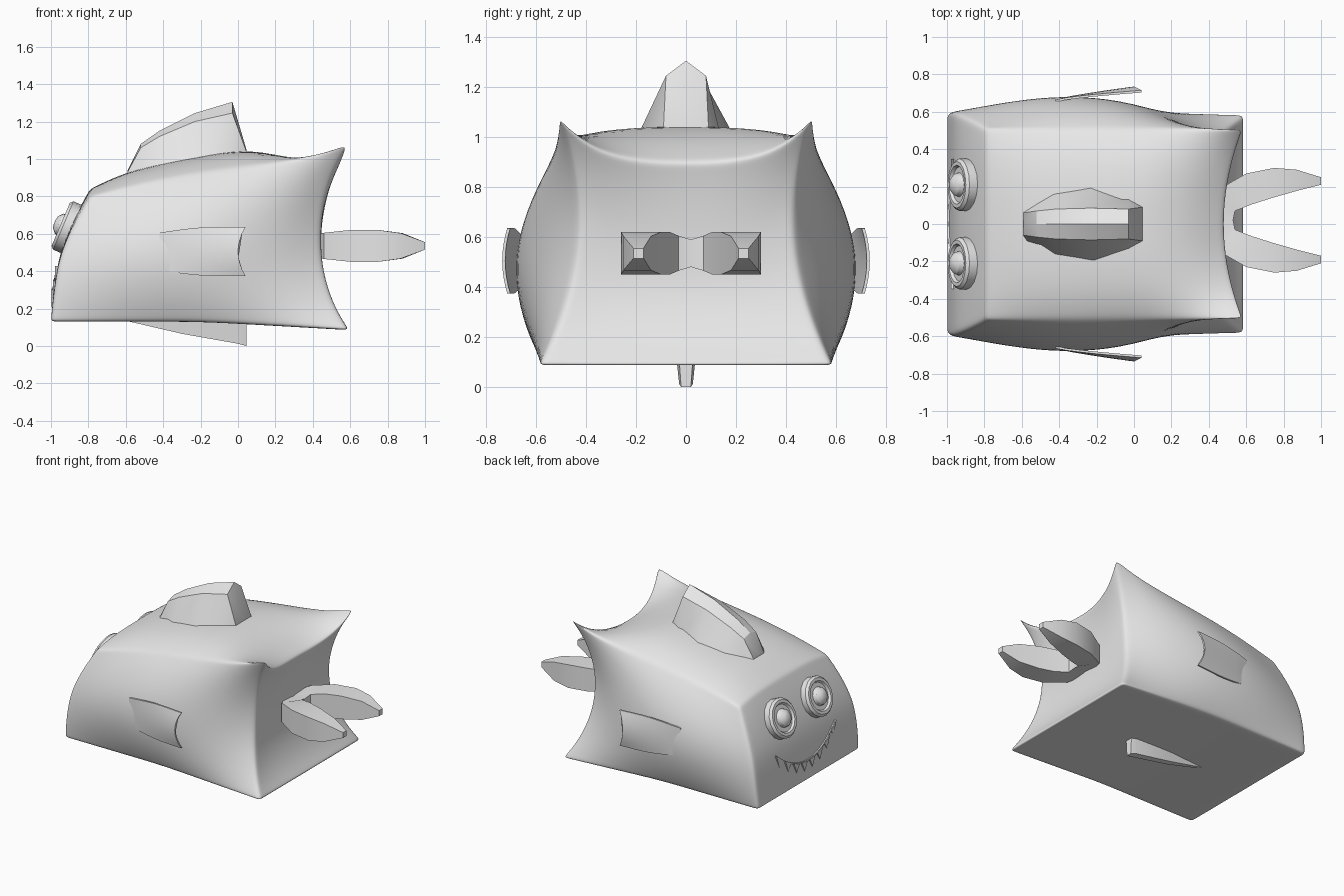
import bpy, bmesh, math
from mathutils import Vector, Matrix

cube = bpy.data.objects.get("Cube")
if cube:
    bpy.data.objects.remove(cube)

grey = bpy.data.materials.new("plain_grey")
grey.use_nodes = True
grey.diffuse_color = (0.8, 0.8, 0.8, 1)
grey.node_tree.nodes["Principled BSDF"].inputs["Base Color"].default_value = (0.8, 0.8, 0.8, 1)


def finish(name, bm, angle=30):
    bmesh.ops.remove_doubles(bm, verts=bm.verts, dist=0.0005)
    bmesh.ops.recalc_face_normals(bm, faces=bm.faces)
    mesh = bpy.data.meshes.new(name)
    bm.to_mesh(mesh)
    bm.free()
    mesh.materials.append(grey)
    obj = bpy.data.objects.new(name, mesh)
    bpy.context.collection.objects.link(obj)
    bpy.ops.object.select_all(action="DESELECT")
    obj.select_set(True)
    bpy.context.view_layer.objects.active = obj
    bpy.ops.object.shade_smooth_by_angle(angle=math.radians(angle))
    return obj


def loft(bm, rings):
    """Skin closed rings of equal length and cap both ends."""
    rows = [[bm.verts.new(p) for p in ring] for ring in rings]
    n = len(rows[0])
    for a, b in zip(rows, rows[1:]):
        for i in range(n):
            j = (i + 1) % n
            bm.faces.new((a[i], a[j], b[j], b[i]))
    bm.faces.new(rows[0])
    bm.faces.new(rows[-1])


def table(points, t):
    """Piecewise linear lookup."""
    for (a, p), (b, q) in zip(points, points[1:]):
        if t <= b:
            return p + (q - p) * (t - a) / (b - a)
    return points[-1][1]


# Body: a box cage bent by profiles, then subdivided
CORNER_Z = [(-1, .80), (-.5, .89), (-.1, .93), (.35, .97), (.65, 1.0), (1, 1.085)]
CENTRE_Z = [(-1, .84), (-.7, .93), (-.1, 1.02), (.35, 1.052), (.65, 1.02), (1, .9)]
BULGE = [(-1, .04), (-.5, .12), (-.1, .145), (.35, .10), (.65, .03), (1, -.12)]
FRONT_X = [(-1, -1.0), (-.5, -.985), (0, -.955), (.5, -.89), (1, -.79)]


def body_point(u, v, w):
    front = table(FRONT_X, w)
    flare = abs(w) ** 2.4
    rear = .44 + flare * (.155 if w < 0 else .04 + .11 * v * v)
    x = front + (rear - front) * (u + 1) / 2
    y = v * (.55 - .04 * w + table(BULGE, u) * (1 - w * w))
    corner, centre = table(CORNER_Z, u), table(CENTRE_Z, u)
    top = centre + (corner - centre) * v ** 4
    low = .13 - .045 * max(0, u)
    return (x, y, low + (top - low) * (w + 1) / 2)


steps = [-1, -.93, -.7, -.35, 0, .35, .7, .93, 1]
bm = bmesh.new()
for axis in range(3):
    for side in (-1, 1):
        grid = []
        for a in steps:
            row = []
            for b in steps:
                c = [a, b]
                c.insert(axis, side)
                row.append(bm.verts.new(body_point(*c)))
            grid.append(row)
        for i in range(len(steps) - 1):
            for j in range(len(steps) - 1):
                bm.faces.new((grid[i][j], grid[i + 1][j], grid[i + 1][j + 1], grid[i][j + 1]))
body = finish("body", bm, 180)
body.modifiers.new("smooth", "SUBSURF").levels = 2
body.modifiers["smooth"].render_levels = 2

# Top fin: x, base half width, base z, shoulder half width, shoulder z, ridge z
sections = [(-.59, .10, .88, .06, .93, .94), (-.52, .12, .90, .07, 1.06, 1.08),
            (-.42, .17, .95, .08, 1.12, 1.15), (-.23, .205, .98, .085, 1.20, 1.245),
            (-.03, .14, 1.0, .08, 1.245, 1.305), (.045, .10, 1.0, .09, 1.04, 1.05)]
bm = bmesh.new()
loft(bm, [[(x, -b, z), (x, -s, sz), (x, 0, r), (x, s, sz), (x, b, z)]
          for x, b, z, s, sz, r in sections])
finish("top_fin", bm)

# Bottom fin: x, half width, lowest z
bm = bmesh.new()
loft(bm, [[(x, -w, .15), (x, -w * .65, z), (x, w * .65, z), (x, w, .15)]
          for x, w, z in [(-.58, .015, .13), (-.3, .035, .065), (0, .042, .012), (.045, .03, 0)]])
finish("bottom_fin", bm)

# Side fins: thin cupped plates with a notched rear edge
for side, name in ((1, "left_side_fin"), (-1, "right_side_fin")):
    bm = bmesh.new()
    rings = []
    for i in range(9):
        t = i / 8
        outer, inner = [], []
        for j in range(9):
            s = j / 4 - 1
            x = -.42 + t * (.42 + .04 * s * s)
            z = .505 + s * (.10 + .035 * math.sin(math.pi * min(1, t * 1.4) / 2) - .005 * t)
            y = .665 + .07 * t ** .8 - .02 * t * s * s
            outer.append((x, side * y, z))
            inner.append((x, side * (y - .012), z))
        rings.append(outer + inner[::-1])
    loft(bm, rings)
    finish(name, bm)

# Forked tail: inner x, inner y, outer x, outer y, half height
half = [(.53, .0, .40, .0, .055), (.54, .05, .46, .17, .07), (.63, .085, .60, .25, .085),
        (.74, .12, .75, .28, .085), (.88, .16, .87, .27, .068), (1.0, .19, 1.0, .23, .02)]
path = [(a, -b, c, -d, h) for a, b, c, d, h in half[:0:-1]] + half
bm = bmesh.new()
loft(bm, [[(a, b + .02, .535 - h), (c, d + .02, .535 - h),
           (c, d + .02, .535 + h), (a, b + .02, .535 + h)] for a, b, c, d, h in path])
finish("forked_tail", bm)

# Eyes: turned rim, recessed ring and domed pupil
profile = [(.14, -.04), (.14, .01), (.125, .025), (.105, .025), (.095, .01),
           (.065, .01), (.058, .035), (.035, .055), (.012, .06)]
normal = Vector((-.92, 0, .39))
for side, name in ((1, "left_eye"), (-1, "right_eye")):
    bm = bmesh.new()
    loft(bm, [[(r * math.cos(k * math.tau / 16), r * math.sin(k * math.tau / 16), h)
               for k in range(16)] for r, h in profile])
    turn = normal.to_track_quat("Z", "Y").to_matrix().to_4x4()
    bm.transform(Matrix.Translation((-.925, side * .21, .64)) @ turn)
    finish(name, bm)


# Mouth: a thin smile line with pointed teeth hanging from it
def smile(y):
    z = .27 + 1.3 * y * y
    return table(FRONT_X, (z - .13) / .355 - 1), z


bm = bmesh.new()
rings = []
for i in range(17):
    y = -.34 + .0425 * i
    x, z = smile(y)
    rings.append([(x - .006, y, z - .006), (x - .006, y, z + .006),
                  (x + .03, y, z + .006), (x + .03, y, z - .006)])
loft(bm, rings)
finish("mouth_line", bm)

bm = bmesh.new()
for i in range(8):
    y = -.315 + .09 * i
    x, z = smile(y)
    tri = [(y - .032, smile(y - .032)[1]), (y + .032, smile(y + .032)[1]), (y, z - .065)]
    loft(bm, [[(x + d, a, b) for a, b in tri] for d in (-.01, .035)])
finish("teeth", bm)
